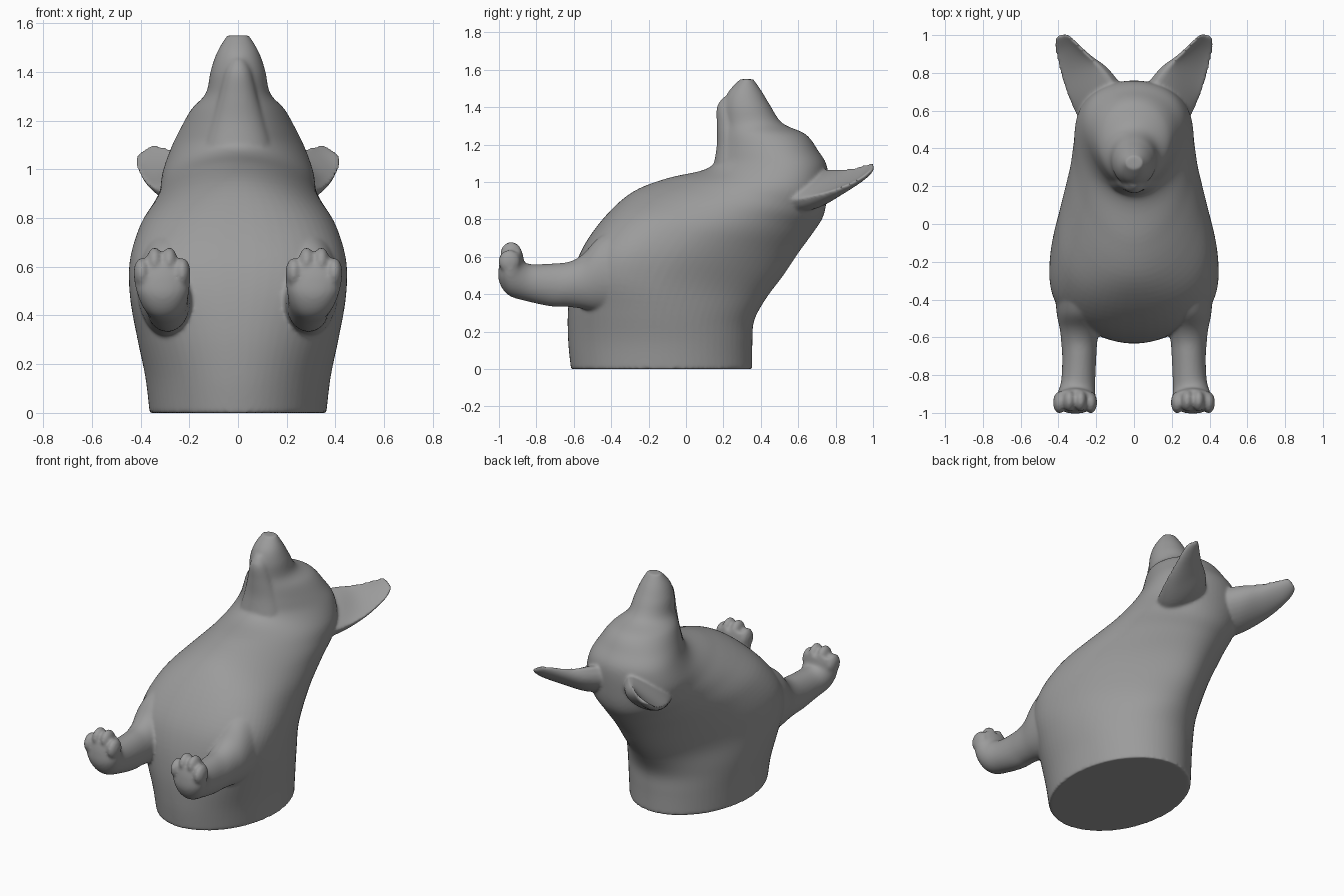
import bpy, bmesh, math
from mathutils import Vector, Matrix


def catmull(rows, steps):
    # Smoothly resample a list of equal-length number rows
    out = []
    n = len(rows)
    for i in range(n - 1):
        p = [rows[max(i - 1, 0)], rows[i], rows[i + 1], rows[min(i + 2, n - 1)]]
        for s in range(steps):
            t = s / steps
            out.append([0.5 * (2 * b + (c - a) * t + (2 * a - 5 * b + 4 * c - d) * t * t
                               + (3 * b - a - 3 * c + d) * t ** 3) for a, b, c, d in zip(*p)])
    return out + [list(rows[-1])]


def skin(bm, rings):
    # Bridge rings of points into a closed tube
    rv = [[bm.verts.new(p) for p in r] for r in rings]
    n = len(rv[0])
    for a, b in zip(rv, rv[1:]):
        for i in range(n):
            j = (i + 1) % n
            bm.faces.new((a[i], a[j], b[j], b[i]))
    bm.faces.new(rv[0][::-1])
    bm.faces.new(rv[-1])


def loft(bm, rows, side=1, cx=None, n=40, steps=5):
    # Row: front y, front z, back y, back z, half width, then egg factor k
    # (positive is wider in front) or, with cx set, the centre x
    rings = []
    for fy, fz, by, bz, w, last in catmull(rows, steps):
        k, x0 = (0, last) if cx else (last, 0)
        ring = []
        for i in range(n):
            a = 2 * math.pi * i / n
            c, s = math.cos(a), math.sin(a + k * math.sin(a))
            u = min(max(c, 0) / 0.4, 1)
            e = 1 - 0.4 * max(k, 0) * u * u * (3 - 2 * u)
            c = math.copysign(abs(c) ** e, c)
            s = math.copysign(abs(s) ** e, s)
            ring.append((side * (x0 + w * s), (fy + by) / 2 + (fy - by) / 2 * c,
                         (fz + bz) / 2 + (fz - bz) / 2 * c))
        rings.append(ring)
    skin(bm, rings)


# Torso, neck, head and muzzle
torso = [
    (-0.615, 0.00, 0.355, 0.00, 0.363, 0.0),
    (-0.63, 0.15, 0.355, 0.14, 0.38, 0.02),
    (-0.63, 0.33, 0.365, 0.26, 0.412, 0.12),
    (-0.60, 0.52, 0.43, 0.38, 0.443, 0.32),
    (-0.54, 0.67, 0.52, 0.50, 0.445, 0.38),
    (-0.42, 0.83, 0.60, 0.62, 0.405, 0.28),
    (-0.28, 0.95, 0.68, 0.73, 0.35, 0.05),
    (-0.10, 1.02, 0.735, 0.82, 0.322, -0.15),
    (0.08, 1.06, 0.755, 0.94, 0.31, -0.25),
    (0.15, 1.10, 0.755, 1.08, 0.275, -0.25),
    (0.175, 1.17, 0.705, 1.17, 0.235, -0.2),
    (0.19, 1.24, 0.64, 1.255, 0.19, -0.1),
    (0.20, 1.31, 0.515, 1.315, 0.132, 0),
    (0.20, 1.40, 0.45, 1.41, 0.112, 0),
    (0.225, 1.48, 0.405, 1.485, 0.085, 0),
    (0.29, 1.55, 0.36, 1.55, 0.045, 0)]
# Lower jaw
jaw = [
    (0.15, 1.10, 0.35, 1.10, 0.14, 0),
    (0.165, 1.20, 0.33, 1.20, 0.11, 0),
    (0.165, 1.30, 0.30, 1.30, 0.08, 0),
    (0.165, 1.40, 0.28, 1.40, 0.055, 0),
    (0.20, 1.455, 0.27, 1.45, 0.03, 0)]
# Front leg with flared shoulder and upturned foot
leg = [
    (-0.34, 0.30, -0.36, 0.76, 0.135, 0.285),
    (-0.48, 0.31, -0.47, 0.70, 0.122, 0.287),
    (-0.57, 0.325, -0.55, 0.615, 0.104, 0.288),
    (-0.64, 0.333, -0.62, 0.575, 0.095, 0.29),
    (-0.72, 0.335, -0.70, 0.565, 0.09, 0.29),
    (-0.84, 0.36, -0.81, 0.56, 0.09, 0.295),
    (-0.95, 0.395, -0.85, 0.565, 0.10, 0.305),
    (-1.00, 0.47, -0.865, 0.575, 0.112, 0.31),
    (-1.00, 0.55, -0.87, 0.60, 0.115, 0.312),
    (-0.985, 0.61, -0.875, 0.63, 0.10, 0.312)]
# Ear: inner edge point, outer edge point, back bulge, front bulge
ear = [
    (0.04, 0.66, 1.05, 0.24, 0.47, 0.89, 0.42, 0.15),
    (0.15, 0.805, 1.065, 0.315, 0.60, 0.905, 0.38, 0.08),
    (0.235, 0.88, 1.075, 0.38, 0.75, 0.95, 0.35, -0.06),
    (0.30, 0.945, 1.095, 0.413, 0.88, 1.0, 0.33, -0.10),
    (0.343, 0.99, 1.105, 0.425, 0.95, 1.04, 0.33, -0.08),
    (0.366, 1.004, 1.095, 0.413, 0.99, 1.065, 0.33, 0)]
ear_back = Vector((-0.37, 0.43, -0.83)).normalized()

bm = bmesh.new()
loft(bm, torso, n=72)
loft(bm, jaw)
for side in (1, -1):
    loft(bm, leg, side, cx=True)
    # Toes
    for dx, y, z in ((-0.083, -0.945, 0.575), (-0.03, -0.935, 0.618),
                     (0.03, -0.935, 0.618), (0.083, -0.945, 0.575)):
        m = (Matrix.Translation((side * (0.312 + dx), y, z))
             @ Matrix.Diagonal((0.034, 0.058, 0.062, 1)))
        bmesh.ops.create_icosphere(bm, subdivisions=3, radius=1, matrix=m)
    # Ear with crescent sections: full round back, hollow front
    rings = []
    for row in catmull(ear, 5):
        a, b = Vector(row[:3]), Vector(row[3:6])
        w = (b - a).length
        ring = []
        for i in range(28):
            t = 2 * math.pi * i / 28
            s = math.sin(t)
            off = row[6] * s ** 0.75 if s > 0 else row[7] * s
            p = a.lerp(b, 0.5 - 0.5 * math.cos(t)) + ear_back * (w * off)
            ring.append((side * p.x, p.y, p.z))
        rings.append(ring)
    skin(bm, rings)
bmesh.ops.recalc_face_normals(bm, faces=bm.faces)

me = bpy.data.meshes.new("dog_body")
bm.to_mesh(me)
bm.free()
body = bpy.data.objects.new("dog_body", me)
bpy.context.collection.objects.link(body)
body.select_set(True)
bpy.context.view_layer.objects.active = body

# Fuse the parts into one soft skin
rm = body.modifiers.new("fuse", 'REMESH')
rm.mode = 'VOXEL'
rm.voxel_size = 0.009
sm = body.modifiers.new("soften", 'SMOOTH')
sm.factor = 0.5
sm.iterations = 8
for mod in ("fuse", "soften"):
    bpy.ops.object.modifier_apply(modifier=mod)
bpy.ops.object.shade_smooth_by_angle(angle=math.radians(60))

# Dark grey finish
grey = bpy.data.materials.new("dark_grey")
grey.diffuse_color = (0.33, 0.33, 0.33, 1)
body.data.materials.clear()
body.data.materials.append(grey)
